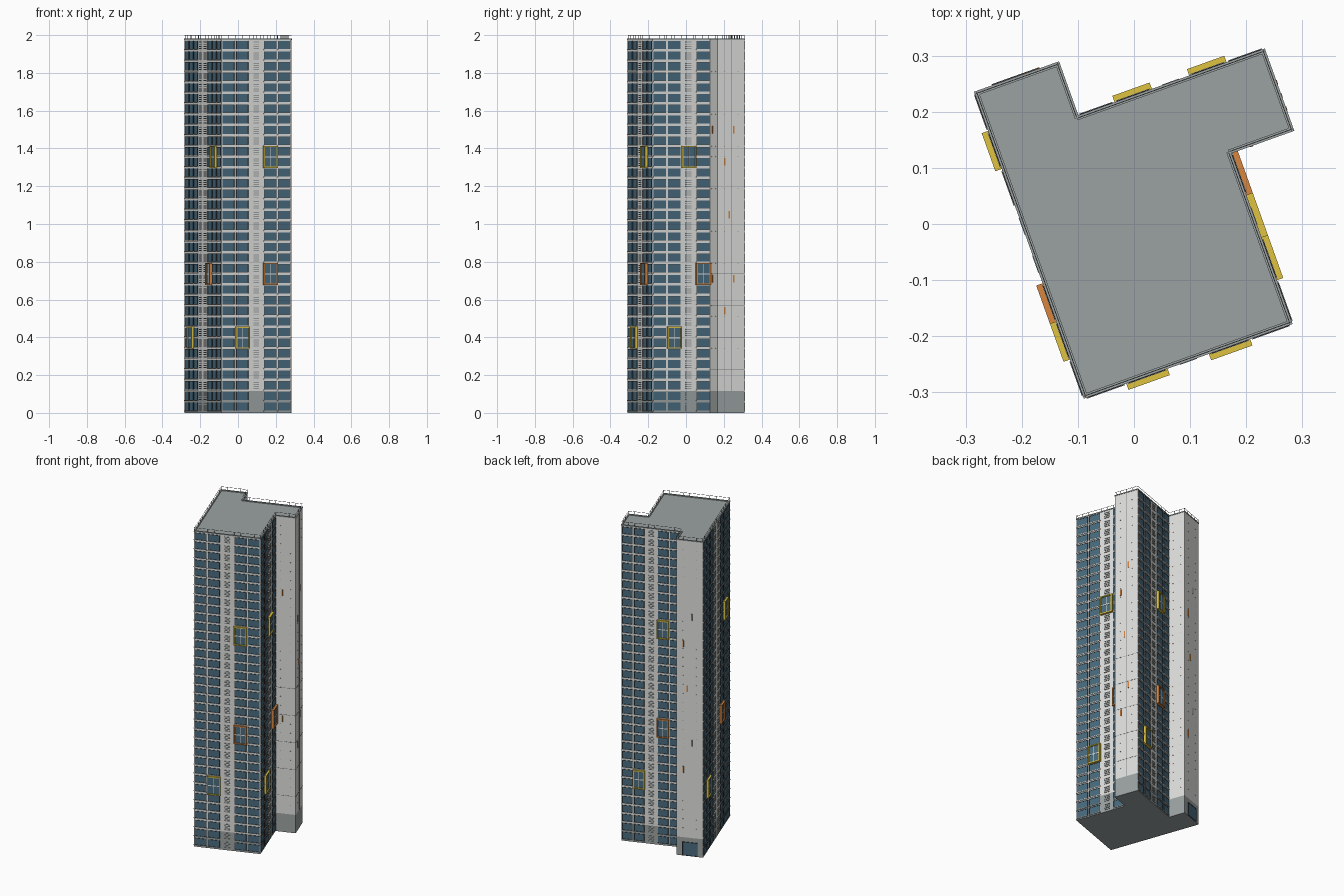
import bpy, bmesh, math
from mathutils import Matrix, Vector

cube = bpy.data.objects.get("Cube")
if cube:
    bpy.data.objects.remove(cube, do_unlink=True)

TURN = Matrix.Rotation(math.radians(19.7), 4, 'Z')
FLOOR, Z0, FLOORS = 0.0563, 0.004, 35
BASE_TOP, ROOF = 0.115, 1.976
INSET = 0.002


def material(name, r, g, b):
    m = bpy.data.materials.new(name)
    m.use_nodes = True
    m.diffuse_color = (r, g, b, 1)
    bsdf = next(n for n in m.node_tree.nodes if n.type == 'BSDF_PRINCIPLED')
    bsdf.inputs["Base Color"].default_value = (r, g, b, 1)
    return m


WALL = material("light concrete", 0.74, 0.74, 0.72)
GREY = material("grey stone", 0.33, 0.365, 0.36)
GLASS = material("blue glass", 0.065, 0.145, 0.21)
DARK = material("dark metal", 0.06, 0.065, 0.07)
METAL = material("grey metal", 0.22, 0.23, 0.24)
YELLOW = material("yellow", 0.74, 0.55, 0.05)
ORANGE = material("orange", 0.68, 0.24, 0.05)

# Footprint, counter-clockwise
PLAN = [Vector(p) for p in ((-.189, -.263), (.206, -.263), (.206, .06), (.325, .06),
                            (.325, .216), (-.028, .216), (-.028, .318), (-.189, .318))]


def offset_plan(d):
    """Move every edge of the footprint inward by d."""
    out = []
    for i, p in enumerate(PLAN):
        a = (p - PLAN[i - 1]).normalized()
        b = (PLAN[(i + 1) % len(PLAN)] - p).normalized()
        out.append(p + d * Vector((-a.y - b.y, a.x + b.x)))
    return out


WALLS = offset_plan(INSET)


class Part:
    """Collects boxes laid on the facades into one object."""

    def __init__(self, name, mat):
        self.name, self.mat, self.bm = name, mat, bmesh.new()

    def box(self, side, s0, s1, z0, z1, d0, d1):
        p, q = WALLS[side], WALLS[(side + 1) % len(WALLS)]
        t = (q - p).normalized()
        n = Vector((t.y, -t.x))
        m = Matrix(((t.x, n.x, 0, p.x), (t.y, n.y, 0, p.y), (0, 0, 1, 0), (0, 0, 0, 1)))
        m = m @ Matrix.Translation(((s0 + s1) / 2, (d0 + d1) / 2, (z0 + z1) / 2))
        m = m @ Matrix.Diagonal((s1 - s0, d1 - d0, z1 - z0, 1))
        bmesh.ops.create_cube(self.bm, size=1, matrix=m)

    def ring(self, side, s0, s1, z0, z1, w, d):
        self.box(side, s0, s0 + w, z0, z1, 0, d)
        self.box(side, s1 - w, s1, z0, z1, 0, d)
        self.box(side, s0 + w, s1 - w, z0, z0 + w, 0, d)
        self.box(side, s0 + w, s1 - w, z1 - w, z1, 0, d)

    def prism(self, plan, z0, z1):
        face = self.bm.faces.new([self.bm.verts.new((p.x, p.y, z0)) for p in plan])
        top = bmesh.ops.extrude_face_region(self.bm, geom=[face])["geom"]
        verts = [v for v in top if isinstance(v, bmesh.types.BMVert)]
        bmesh.ops.translate(self.bm, verts=verts, vec=(0, 0, z1 - z0))

    def finish(self):
        bmesh.ops.recalc_face_normals(self.bm, faces=self.bm.faces[:])
        mesh = bpy.data.meshes.new(self.name)
        self.bm.transform(TURN)
        self.bm.to_mesh(mesh)
        self.bm.free()
        mesh.materials.append(self.mat)
        ob = bpy.data.objects.new(self.name, mesh)
        bpy.context.collection.objects.link(ob)


def length(side):
    return (WALLS[(side + 1) % len(WALLS)] - WALLS[side]).length


# Main body, base and roof
base = Part("base", GREY)
base.prism(WALLS, 0, BASE_TOP)
tower = Part("tower_walls", WALL)
tower.prism(WALLS, BASE_TOP, ROOF - 0.002)
roof = Part("roof", GREY)
roof.prism(WALLS, ROOF - 0.002, ROOF)

# Facade parts
glass = Part("window_glass", GLASS)
frames = Part("window_frames", DARK)
sills = Part("window_sills", WALL)
base_sills = Part("base_sills", GREY)
louvers = Part("louvers", GREY)
bay_bars = Part("bay_window_bars", WALL)
yellow_boxes = Part("yellow_window_surrounds", YELLOW)
orange_boxes = Part("orange_window_surrounds", ORANGE)

# Side -> bay pattern (W window, L louver) and surrounds (bay, floor, part)
FACADES = {
    0: ("WWLWW", ((3, 23, yellow_boxes), (3, 12, orange_boxes), (1, 6, yellow_boxes))),
    1: ("WWLW", ((2, 23, yellow_boxes), (3, 12, orange_boxes), (1, 6, yellow_boxes))),
    4: ("WWLWW", ((3, 23, yellow_boxes), (3, 12, orange_boxes), (1, 6, yellow_boxes))),
    7: ("WWWLLWWW", ((6, 23, yellow_boxes), (5, 12, orange_boxes), (1, 6, yellow_boxes))),
}
for side, (pattern, surrounds) in FACADES.items():
    bay = length(side) / len(pattern)
    for i, kind in enumerate(pattern):
        mid = (i + 0.5) * bay
        half = bay / 2 - 0.005
        for f in range(FLOORS):
            z = Z0 + f * FLOOR
            if kind == "W":
                lo, hi = z + 0.008, z + 0.0515
                glass.box(side, mid - half, mid + half, lo, hi, -0.002, 0.001)
                frames.ring(side, mid - half, mid + half, lo, hi, 0.0012, 0.003)
                ledge = base_sills if z < BASE_TOP - 0.01 else sills
                ledge.box(side, mid - half - 0.002, mid + half + 0.002,
                          lo - 0.005, lo, 0, 0.004)
            else:
                for k in range(4):
                    zz = z + 0.009 + k * 0.011
                    louvers.box(side, mid - 0.016, mid + 0.016, zz, zz + 0.005, 0, 0.003)
    # Projecting two-storey windows
    for i, f, part in surrounds:
        s0, s1 = i * bay, (i + 1) * bay
        z = Z0 + f * FLOOR
        top, mid = z + 2 * FLOOR, (s0 + s1) / 2
        part.ring(side, s0, s1, z - 0.002, top + 0.002, 0.007, 0.014)
        glass.box(side, s0 + 0.006, s1 - 0.006, z + 0.004, top - 0.004, 0, 0.008)
        bay_bars.box(side, mid - 0.0015, mid + 0.0015, z + 0.005, top - 0.005, 0.007, 0.009)
        bay_bars.box(side, s0 + 0.007, s1 - 0.007, z + FLOOR - 0.003, z + FLOOR + 0.003,
                     0.007, 0.0095)

# Plain walls: joints, anchors and small fins
joints = Part("wall_joints", METAL)
anchors = Part("wall_anchors", METAL)
orange_fins = Part("orange_fins", ORANGE)
grey_fins = Part("grey_fins", GREY)
for side in (2, 3):
    for k in range(4, 17, 3):
        z = Z0 + k * FLOOR
        joints.box(side, 0, length(side), z - 0.001, z + 0.001, 0, 0.0006)
joints.box(3, length(3) / 2 - 0.001, length(3) / 2 + 0.001, BASE_TOP, ROOF, 0, 0.0006)
for side in (2, 3, 5, 6):
    for f in range(3, FLOORS):
        z = Z0 + f * FLOOR
        for part_of_run in (0.25, 0.75):
            s = length(side) * part_of_run
            anchors.box(side, s - 0.002, s + 0.002, z, z + 0.001, 0, 0.002)
for side in (3, 6):
    outer = orange_fins if side == 3 else grey_fins
    for s, z, part in ((0.04, 1.33, orange_fins), (0.065, 1.05, orange_fins),
                       (0.04, 0.54, orange_fins), (0.09, 1.5, outer), (0.09, 0.71, outer)):
        part.box(side, s - 0.004, s + 0.004, z - 0.02, z + 0.02, 0, 0.003)
for z in (1.5, 0.71):
    orange_fins.box(2, 0.037, 0.043, z - 0.02, z + 0.02, 0, 0.003)

# Entrance on the back wing
door_glass = Part("entrance_glass", GLASS)
door_frame = Part("entrance_frame", DARK)
door_glass.box(6, 0.035, 0.125, 0.004, 0.085, -0.002, 0.002)
door_frame.ring(6, 0.035, 0.125, 0.002, 0.087, 0.003, 0.004)

# Parapet coping and roof railing
parapet = Part("parapet", GREY)
rail = Part("roof_railing", METAL)
for side in range(len(WALLS)):
    run = length(side)
    parapet.box(side, -INSET, run + INSET, ROOF - 0.001, ROOF + 0.005, -0.006, INSET)
    rail.box(side, 0, run, 1.9985, 2.0, -0.003, -0.0015)
    posts = max(2, round(run / 0.04))
    for k in range(posts):
        s = run * k / posts
        rail.box(side, s, s + 0.0015, ROOF, 1.999, -0.003, -0.0015)

for part in (base, tower, roof, glass, frames, sills, base_sills, louvers, bay_bars,
             yellow_boxes, orange_boxes, joints, anchors, orange_fins, grey_fins,
             door_glass, door_frame, parapet, rail):
    part.finish()
